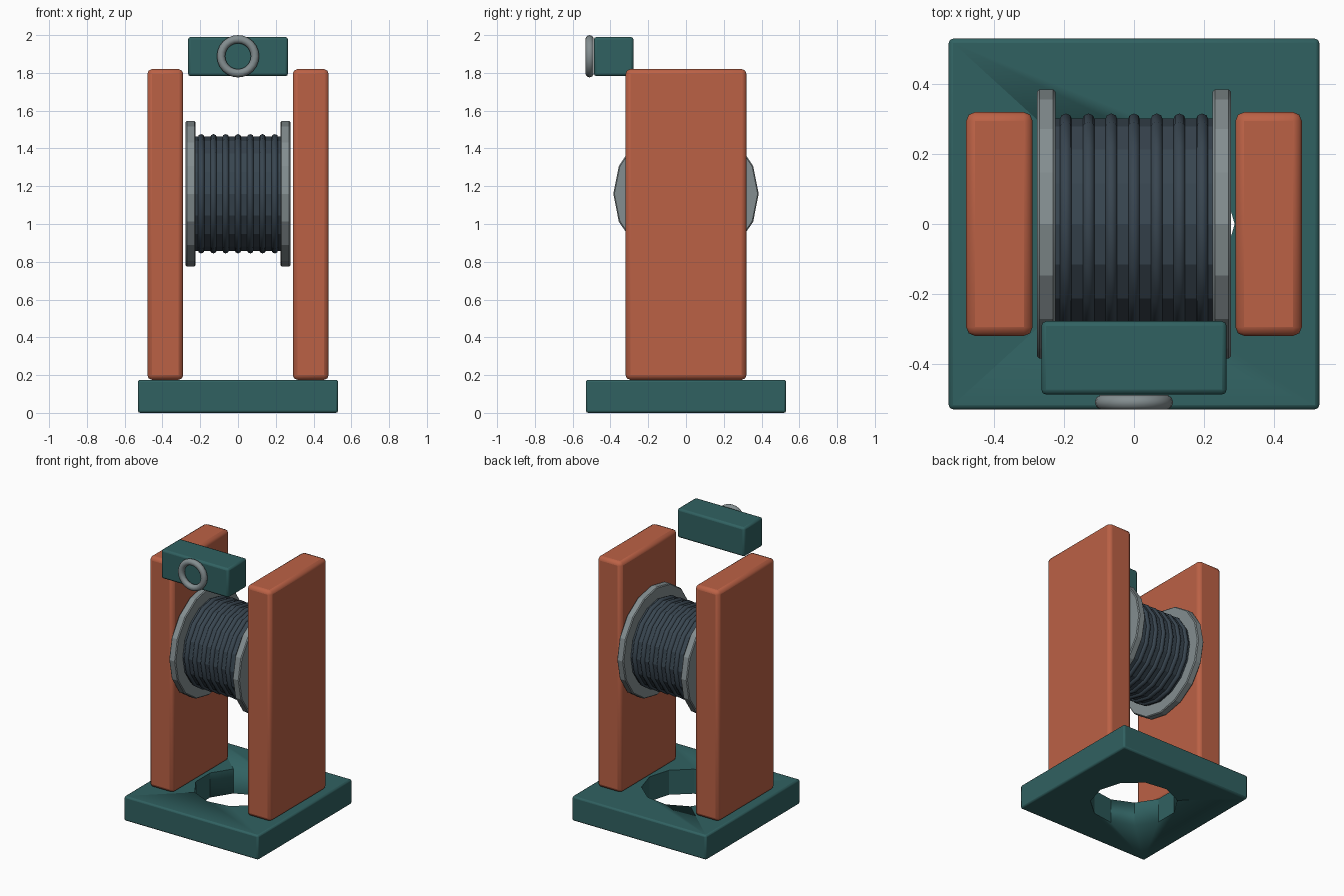
import bpy
from math import pi, radians

if "Cube" in bpy.data.objects:
    bpy.data.objects.remove(bpy.data.objects["Cube"])


def material(name, rgb):
    m = bpy.data.materials.new(name)
    m.diffuse_color = (*rgb, 1)
    m.use_nodes = True
    m.node_tree.nodes["Principled BSDF"].inputs["Base Color"].default_value = m.diffuse_color
    return m


TEAL = material("teal_paint", (0.03, 0.12, 0.12))
RUST = material("rust_paint", (0.50, 0.12, 0.06))
CABLE = material("dark_cable", (0.04, 0.06, 0.08))
STEEL = material("steel", (0.23, 0.27, 0.28))


def finish(name, mat=None, angle=40):
    o = bpy.context.object
    o.name = name
    if mat:
        o.data.materials.append(mat)
    bpy.ops.object.transform_apply(location=False, rotation=True, scale=True)
    bpy.ops.object.shade_smooth_by_angle(angle=radians(angle))
    return o


def box(name, lo, hi, bevel, mat):
    mid = [(a + b) / 2 for a, b in zip(lo, hi)]
    bpy.ops.mesh.primitive_cube_add(size=1, location=mid)
    bpy.context.object.scale = [b - a for a, b in zip(lo, hi)]
    o = finish(name, mat)
    b = o.modifiers.new("soft_edges", 'BEVEL')
    b.width, b.segments = bevel, 2
    return o


def drum_part(name, x0, x1, radius, mat):
    bpy.ops.mesh.primitive_cylinder_add(
        vertices=16, radius=radius, depth=x1 - x0,
        location=((x0 + x1) / 2, 0, AXIS_Z), rotation=(0, pi / 2, 0))
    return finish(name, mat, 20)


AXIS_Z = 1.16

# Base plate with a cable hole
base = box("base_plate", (-0.53, -0.53, 0), (0.53, 0.53, 0.175), 0.012, TEAL)
bpy.ops.mesh.primitive_cylinder_add(vertices=11, radius=0.288, depth=0.6,
                                    location=(0, 0, 0.1), rotation=(0, 0, -pi / 2))
cutter = finish("hole_cutter", TEAL, 20)
cutter.hide_render = True
cutter.hide_viewport = True
cutter.display_type = 'WIRE'
cut = base.modifiers.new("cable_hole", 'BOOLEAN')
cut.operation, cut.object, cut.solver = 'DIFFERENCE', cutter, 'EXACT'

# Side posts and spool flanges
for side, s in (("left", -1), ("right", 1)):
    xs = sorted((s * 0.29, s * 0.48))
    box(side + "_post", (xs[0], -0.32, 0.175), (xs[1], 0.32, 1.82), 0.025, RUST)
    xf = sorted((s * 0.225, s * 0.277))
    flange = drum_part(side + "_flange", xf[0], xf[1], 0.385, STEEL)
    b = flange.modifiers.new("soft_edges", 'BEVEL')
    b.width, b.segments = 0.006, 1

# Spool drum with cable windings
drum_part("spool_drum", -0.226, 0.226, 0.302, CABLE)
for i in range(7):
    bpy.ops.mesh.primitive_torus_add(
        major_segments=16, minor_segments=8, major_radius=0.298, minor_radius=0.018,
        location=((i - 3) * 0.065, 0, AXIS_Z), rotation=(0, pi / 2, 0))
    finish("cable_winding_%d" % (i + 1), CABLE, 50)

# Guide block with its front ring
box("guide_block", (-0.265, -0.488, 1.783), (0.265, -0.278, 1.99), 0.014, TEAL)
bpy.ops.mesh.primitive_torus_add(
    major_segments=24, minor_segments=10, major_radius=0.09, minor_radius=0.022,
    location=(0, -0.51, 1.888), rotation=(pi / 2, 0, 0))
finish("guide_ring", STEEL, 60)
